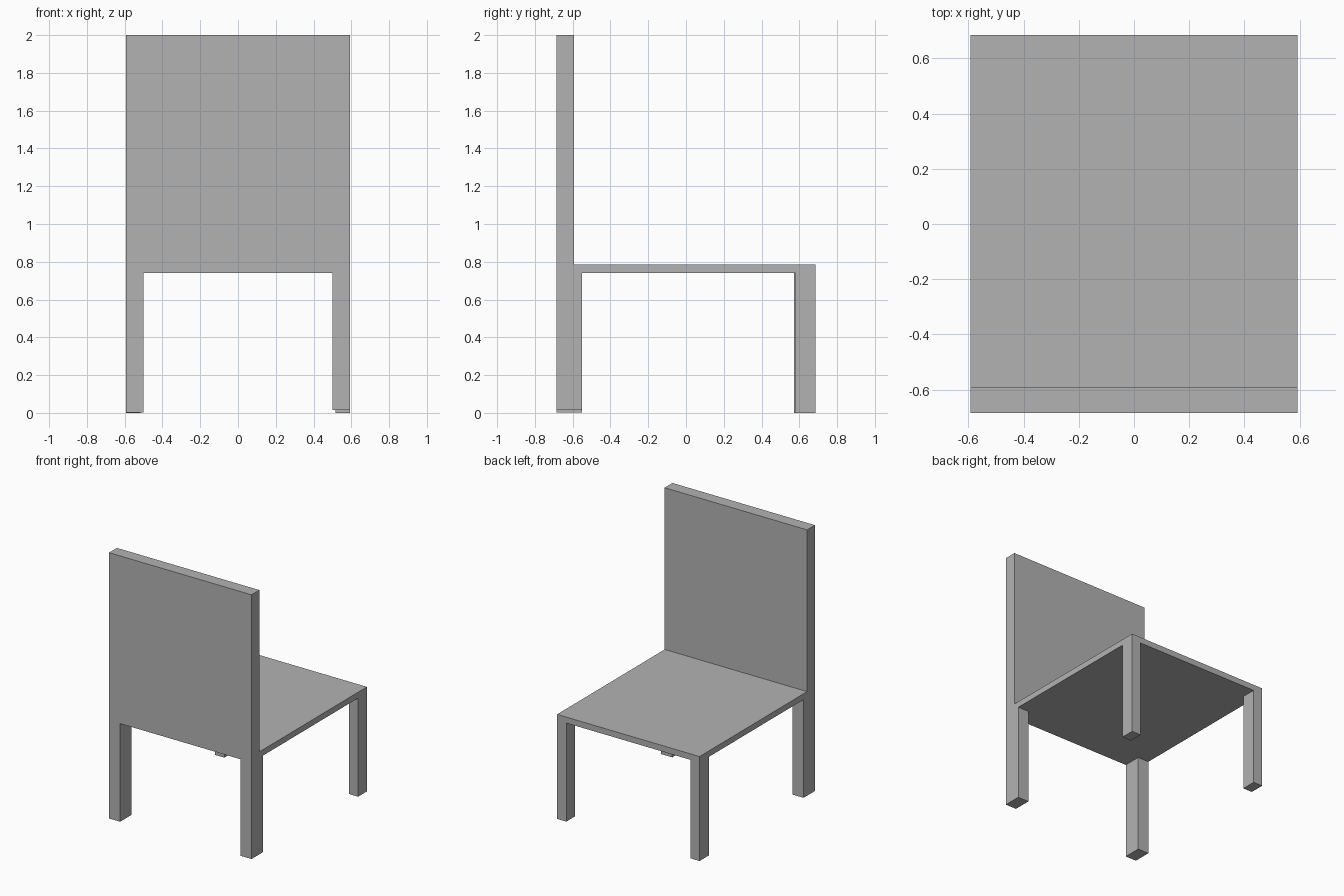
import bpy

cube = bpy.data.objects.get("Cube")
if cube:
    bpy.data.objects.remove(cube, do_unlink=True)

grey = bpy.data.materials.new("plain_grey")
grey.use_nodes = True
colour = (0.45, 0.45, 0.45, 1)
grey.diffuse_color = colour
grey.node_tree.nodes["Principled BSDF"].inputs["Base Color"].default_value = colour


def box(name, low, high):
    """Add a box between two opposite corners."""
    centre = [(a + b) / 2 for a, b in zip(low, high)]
    bpy.ops.mesh.primitive_cube_add(size=1, location=centre)
    obj = bpy.context.object
    obj.name = name
    obj.scale = [b - a for a, b in zip(low, high)]
    bpy.ops.object.transform_apply(location=False, rotation=False, scale=True)
    obj.data.materials.append(grey)
    return obj


HALF_W, HALF_D = 0.592, 0.685
SEAT_LOW, SEAT_TOP, TOP = 0.74, 0.785, 2.0
BACK_FACE = -0.592

# Seat board and upright backrest, butted together
box("seat", (-HALF_W, BACK_FACE, SEAT_LOW), (HALF_W, HALF_D, SEAT_TOP))
box("backrest", (-HALF_W, -HALF_D, SEAT_LOW), (HALF_W, BACK_FACE, TOP))

# Legs: thick pair under the backrest, slimmer pair under the seat edge
for side, sign, foot, inner_y in (("left", 1, 0.015, 0.58), ("right", -1, 0.003, 0.573)):
    for place, inner_x, y0, y1, z0 in (
        ("backrest", 0.5, -HALF_D, -0.55, foot),
        ("seat", 0.515, inner_y, HALF_D, 0.0),
    ):
        x0, x1 = sorted((sign * inner_x, sign * HALF_W))
        box(f"{place}_leg_{side}", (x0, y0, z0), (x1, y1, SEAT_LOW))
